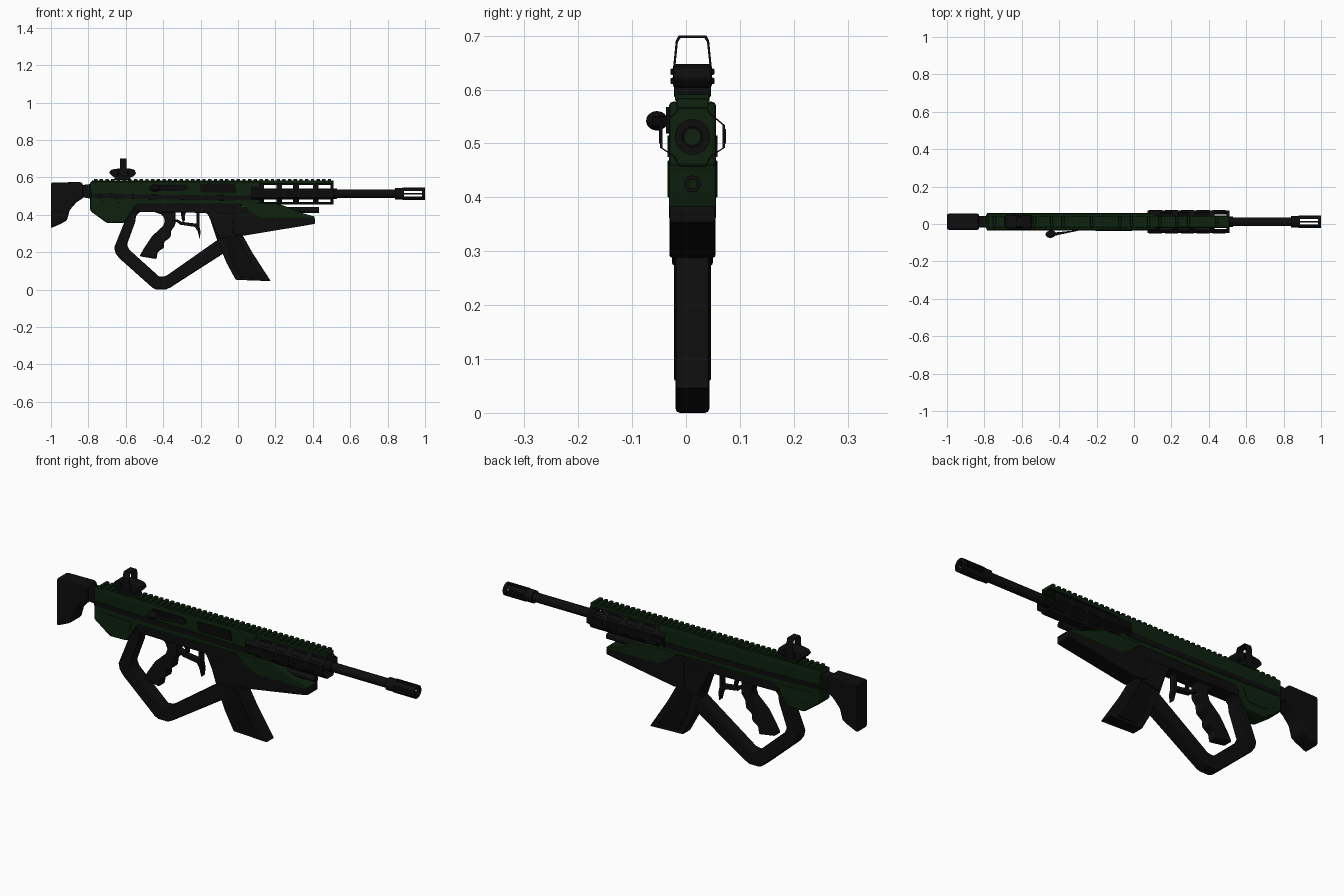
import bpy, bmesh, math
from mathutils import Matrix

if "Cube" in bpy.data.objects:
    bpy.data.objects.remove(bpy.data.objects["Cube"])

CY = 0.012      # centre plane of the body
BZ = 0.512      # bore height


def mat(name, c):
    m = bpy.data.materials.new(name)
    m.diffuse_color = (*c, 1)
    m.use_nodes = True
    m.node_tree.nodes["Principled BSDF"].inputs["Base Color"].default_value = m.diffuse_color
    return m


GREEN = mat("dark_green", (0.004, 0.0155, 0.0045))
BLACK = mat("black", (0.004, 0.004, 0.0042))
DEEP = mat("deep_black", (0.0028, 0.0028, 0.0028))


def finish(name, bm, m, bevel=0.0, smooth=False):
    bmesh.ops.recalc_face_normals(bm, faces=bm.faces)
    me = bpy.data.meshes.new(name)
    bm.to_mesh(me)
    bm.free()
    ob = bpy.data.objects.new(name, me)
    bpy.context.collection.objects.link(ob)
    me.materials.append(m)
    if bevel:
        b = ob.modifiers.new("bevel", 'BEVEL')
        b.width, b.segments, b.limit_method = bevel, 2, 'ANGLE'
        b.angle_limit = math.radians(25)
    if smooth:
        bpy.ops.object.select_all(action='DESELECT')
        ob.select_set(True)
        bpy.context.view_layer.objects.active = ob
        bpy.ops.object.shade_smooth_by_angle(angle=math.radians(35))
    return ob


def prism(name, pts, half, m, bevel=0.0, y=CY):
    """Side profile (x, z) extruded across the width."""
    bm = bmesh.new()
    f = bm.faces.new([bm.verts.new((px, y - half, pz)) for px, pz in pts])
    r = bmesh.ops.extrude_face_region(bm, geom=[f])
    vs = [v for v in r['geom'] if isinstance(v, bmesh.types.BMVert)]
    bmesh.ops.translate(bm, verts=vs, vec=(0, 2 * half, 0))
    return finish(name, bm, m, bevel)


def add_box(bm, x0, x1, y0, y1, z0, z1):
    M = Matrix.Translation(((x0 + x1) / 2, (y0 + y1) / 2, (z0 + z1) / 2))
    bmesh.ops.create_cube(bm, size=1, matrix=M @ Matrix.Diagonal((x1 - x0, y1 - y0, z1 - z0, 1)))


def boxes(name, dims, m, bevel=0.0):
    bm = bmesh.new()
    for d in dims:
        add_box(bm, *d)
    return finish(name, bm, m, bevel)


def hollow(name, outer, inner, x0, x1, m, smooth=False):
    """Hollow section (y, z loops) running along x."""
    bm = bmesh.new()
    L = [[bm.verts.new((x, *p)) for p in loop]
         for loop, x in ((outer, x0), (outer, x1), (inner, x1), (inner, x0))]
    n = len(outer)
    for a in range(4):
        for i in range(n):
            j = (i + 1) % n
            bm.faces.new((L[a][i], L[a][j], L[(a + 1) % 4][j], L[(a + 1) % 4][i]))
    return finish(name, bm, m, 0, smooth)


def tube(name, x0, x1, r, bore, m, z=BZ, n=28):
    ring = lambda q: [(CY + q * math.cos(2 * math.pi * i / n), z + q * math.sin(2 * math.pi * i / n)) for i in range(n)]
    return hollow(name, ring(r), ring(bore), x0, x1, m, True)


def cut(ob, dims):
    c = boxes("cutter", dims, BLACK)
    c.hide_render = True
    b = ob.modifiers.new("cut", 'BOOLEAN')
    b.operation, b.solver, b.object = 'DIFFERENCE', 'EXACT', c
    bpy.ops.object.select_all(action='DESELECT')
    bpy.context.view_layer.objects.active = ob
    ob.select_set(True)
    bpy.ops.object.modifier_apply(modifier="cut")
    bpy.data.objects.remove(c)


# Main body, side stripe, lower body
prism("receiver", [(-.79, .578), (.12, .578), (.12, .455), (-.54, .455), (-.605, .357),
                   (-.70, .355), (-.79, .42)], .044, GREEN, .009)
prism("side_stripe", [(-.785, .515), (-.45, .507), (.09, .503), (.09, .475), (-.45, .482), (-.785, .492)],
      .0465, BLACK, .001)
prism("lower_body", [(-.56, .465), (.02, .465), (.02, .40), (-.17, .41), (-.36, .412), (-.55, .415)], .040, BLACK, .005)
prism("rear_panel", [(-.76, .468), (-.57, .462), (-.60, .40), (-.70, .40), (-.76, .43)], .046, GREEN, .001)

# Top rail with teeth
boxes("rail_base", [(-.78, .51, CY - .03, CY + .03, .565, .583)], GREEN, .003)
boxes("rail_teeth", [(-.77 + i * .0305, -.752 + i * .0305, CY - .032, CY + .032, .578, .592) for i in range(42)],
      GREEN, .003)

# Shoulder stock
prism("stock", [(-1, .572), (-.84, .575), (-.828, .562), (-.828, .49), (-.865, .465), (-.90, .425), (-.915, .37),
                (-.94, .355), (-1, .328)], .043, BLACK, .01)
boxes("butt_pad_ribs", [(-1, -.992, CY - .036, CY + .036, .36 + i * .03, .378 + i * .03) for i in range(7)], DEEP)
prism("stock_neck", [(-.84, .558), (-.78, .565), (-.78, .485), (-.84, .495)], .03, BLACK, .008)

# Large loop guard below the body
prism("loop_guard", [(-.57, .44), (-.60, .40), (-.608, .36), (-.662, .225), (-.655, .195), (-.635, .168), (-.46, .012),
                     (-.44, 0), (-.385, 0), (-.36, .012), (-.075, .195), (-.10, .272), (-.385, .072), (-.42, .068),
                     (-.58, .212), (-.594, .24), (-.55, .36), (-.545, .395), (-.525, .415), (-.48, .42), (-.48, .45)],
      .0315, BLACK, .008)

# Grip with finger grooves
prism("grip", [(-.45, .44), (-.44, .412), (-.405, .40), (-.39, .37), (-.40, .34), (-.46, .285), (-.50, .225),
               (-.527, .178), (-.435, .163), (-.43, .20), (-.395, .225), (-.395, .255), (-.36, .28), (-.358, .315),
               (-.335, .345), (-.335, .44)], .027, BLACK, .008)

# Trigger and its guard
prism("trigger_guard", [(-.345, .36), (-.325, .36), (-.31, .347), (-.23, .335), (-.215, .31), (-.205, .27), (-.20, .31),
                        (-.207, .345), (-.205, .43), (-.222, .43), (-.222, .352), (-.30, .362), (-.325, .375),
                        (-.345, .375)], .016, BLACK, .003)
prism("trigger", [(-.305, .42), (-.275, .42), (-.285, .395), (-.283, .37), (-.295, .36), (-.303, .385)], .008, DEEP, .002)

# Magazine and its ribs
prism("magazine", [(-.17, .44), (.0, .44), (.025, .29), (.075, .20), (.175, .045), (-.012, .052), (-.06, .14),
                   (-.11, .26)], .0315, BLACK, .005)
prism("magazine_panel", [(-.07, .30), (-.01, .30), (.045, .19), (.125, .06), (.015, .066), (-.035, .15)], .034, DEEP, .002)
prism("magazine_well", [(-.205, .455), (.02, .455), (.05, .295), (-.10, .272), (-.16, .40), (-.185, .42)],
      .038, BLACK, .006)

# Lower front guard: green spear over black keel
prism("front_keel", [(-.02, .46), (.06, .43), (.12, .39), (.405, .388), (.412, .38), (.412, .352), (.37, .344),
                     (.03, .288), (-.03, .30)], .043, BLACK, .006)
prism("front_spear", [(-.0, .465), (.21, .46), (.25, .447), (.34, .41), (.41, .39), (.408, .38), (.12, .382), (.07, .41)],
      .044, GREEN, .004)

# Handguard: thin bulged shell with through slots
def shell(k):
    h = [(.024, .058 - k), (.036 - k, .042), (.06 - k, .022), (.06 - k, -.02), (.036 - k, -.036), (.024, -.056 + k)]
    return [(CY + a, BZ + b) for a, b in h] + [(CY - a, BZ + b) for a, b in reversed(h)]


guard = hollow("handguard", shell(0), shell(.004), .072, .51, BLACK)
slots = []
for x0, x1 in ((.14, .205), (.235, .295), (.325, .40), (.43, .495)):
    slots += [(x0, x1, -.1, .12, .541, .559), (x0, x1, -.1, .12, .467, .481)]
cut(guard, slots)
for s in (-1, 1):
    boxes("handguard_rib", [(.08 + i * .085, .15 + i * .085, CY + s * .060 - .002, CY + s * .060 + .002, .50, .527)
                            for i in range(5)], DEEP)

# Barrel, muzzle device and gas tube
tube("barrel", .05, .86, .023, .015, BLACK)
tube("barrel_collar", .49, .53, .027, .02, DEEP)
tube("muzzle_collar", .84, .885, .031, .018, BLACK)
muzzle = tube("muzzle", .88, 1.0, .033, .019, BLACK)
cut(muzzle, [(.888, .985, -.1, .12, BZ + d - .005, BZ + d + .005) for d in (-.009, .009)])
cut(muzzle, [(.888, .985, CY + d - .005, CY + d + .005, .4, .6) for d in (-.009, .009)])
tube("gas_tube", .10, .432, .0155, .008, BLACK, .425)

# Ejection port and charging handle on the front side
prism("ejection_port", [(-.205, .565), (-.02, .568), (-.01, .52), (-.195, .518)], .004, DEEP, .001, -.0335)
prism("handle_slot", [(-.46, .563), (-.28, .563), (-.265, .545), (-.28, .528), (-.46, .528)], .002, DEEP, 0, -.033)
bm = bmesh.new()
vs = [bm.verts.new(p) for p in ((-.27, -.03), (-.47, -.05), (-.47, -.066), (-.44, -.066))for p in [(p[0], p[1], .531)]]
f = bm.faces.new(vs)
r = bmesh.ops.extrude_face_region(bm, geom=[f])
bmesh.ops.translate(bm, verts=[v for v in r['geom'] if isinstance(v, bmesh.types.BMVert)], vec=(0, 0, .02))
finish("handle_arm", bm, BLACK, .003)
bm = bmesh.new()
bmesh.ops.create_uvsphere(bm, u_segments=20, v_segments=12, radius=1, matrix=Matrix.Translation((-.445, -.054, .542))
                          @ Matrix.Rotation(math.radians(8), 4, 'Z') @ Matrix.Diagonal((.028, .02, .018, 1)))
finish("handle_knob", bm, BLACK, 0, True)

# Rear sight: foot, body, side screws and open frame
boxes("sight_foot", [(-.66, -.575, CY - .034, CY + .034, .585, .61)], BLACK, .003)
prism("sight_body", [(-.69, .625), (-.675, .642), (-.64, .647), (-.58, .647), (-.552, .64), (-.545, .62), (-.56, .603),
                     (-.67, .603)], .036, BLACK, .005)
boxes("sight_screws", [(x - .006, x + .006, CY - .041, CY + .041, z - .006, z + .006)
                       for x in (-.64, -.59) for z in (.616, .633)], DEEP, .003)
sight = lambda k: [(CY + a, z) for a, z in ((-.036 + k, .64), (-.031 + k, .69 - k / 2), (-.026 + k, .70 - k),
                                            (.026 - k, .70 - k), (.031 - k, .69 - k / 2), (.036 - k, .64))]
hollow("sight_frame", sight(0), sight(.004), -.632, -.597, BLACK)
